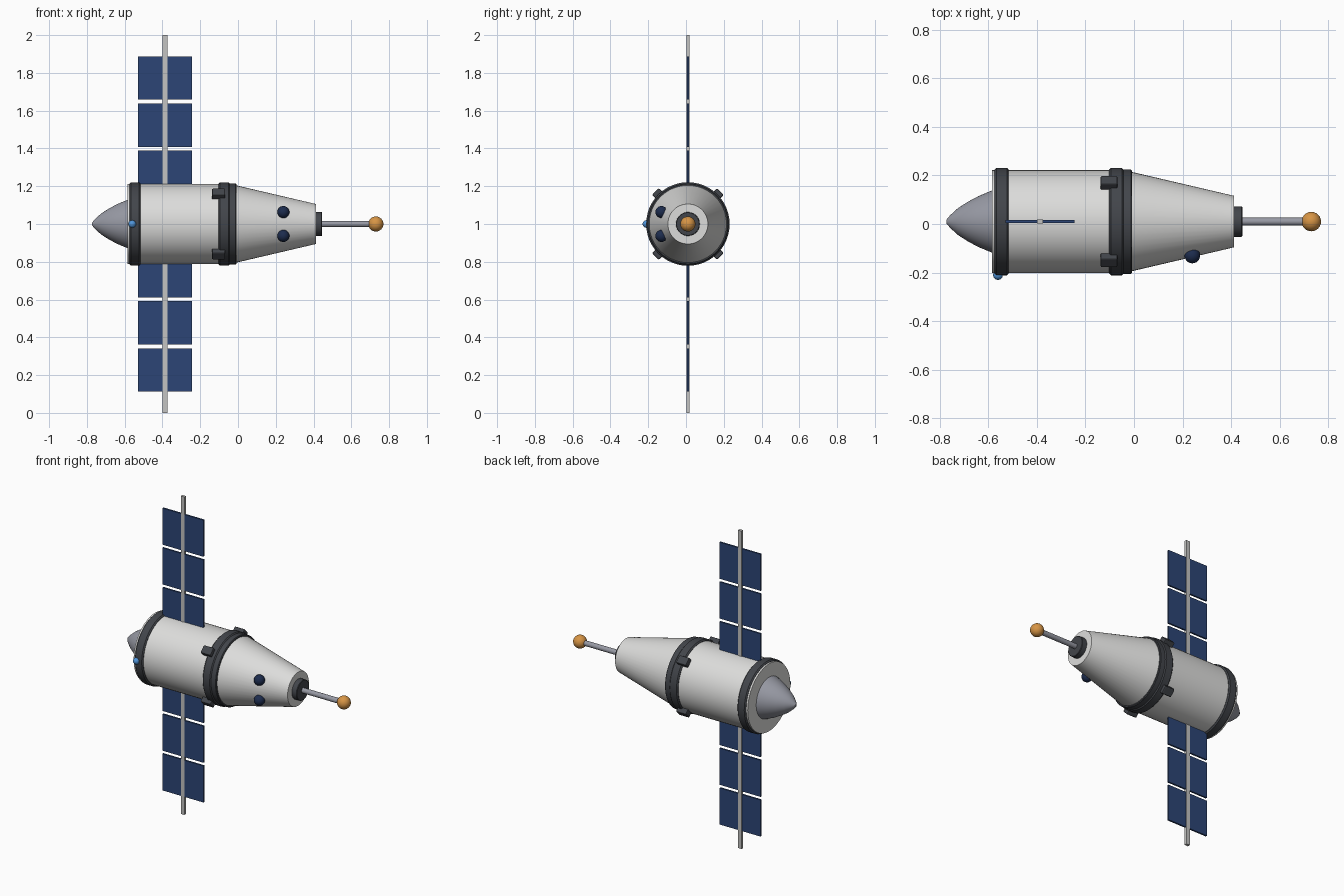
import bpy
import math
from mathutils import Matrix, Vector

if "Cube" in bpy.data.objects:
    bpy.data.objects.remove(bpy.data.objects["Cube"])

AXIS_Y, AXIS_Z = 0.01, 1.0
PANEL_X = -0.387


def material(name, rgb):
    mat = bpy.data.materials.new(name)
    mat.use_nodes = True
    color = (*rgb, 1.0)
    mat.diffuse_color = color
    mat.node_tree.nodes["Principled BSDF"].inputs["Base Color"].default_value = color
    return mat


WHITE = material("hull white", (0.72, 0.72, 0.71))
DARK = material("dark grey", (0.055, 0.06, 0.07))
METAL = material("metal grey", (0.31, 0.32, 0.37))
NAVY = material("panel blue", (0.025, 0.06, 0.18))
SPAR = material("spar grey", (0.55, 0.55, 0.54))
GOLD = material("gold", (0.68, 0.3, 0.06))
GLASS = material("window navy", (0.012, 0.025, 0.075))
LAMP = material("lamp blue", (0.08, 0.3, 0.7))


def finish(obj, name, mat, smooth=True):
    obj.name = name
    obj.data.materials.append(mat)
    if smooth:
        bpy.context.view_layer.objects.active = obj
        obj.select_set(True)
        bpy.ops.object.shade_smooth_by_angle(angle=math.radians(35))
        obj.select_set(False)
    return obj


def lathe(name, profile, mat, segments=48):
    """Turn (x, radius) points around the craft's long axis, with closed ends."""
    verts, faces = [], []
    for x, r in profile:
        for i in range(segments):
            a = math.tau * i / segments
            verts.append((x, AXIS_Y + r * math.cos(a), AXIS_Z + r * math.sin(a)))
    for k in range(len(profile) - 1):
        for i in range(segments):
            j = (i + 1) % segments
            a, b = k * segments, (k + 1) * segments
            faces.append((a + i, b + i, b + j, a + j))
    faces.append(tuple(range(segments)))
    last = (len(profile) - 1) * segments
    faces.append(tuple(reversed(range(last, last + segments))))
    mesh = bpy.data.meshes.new(name)
    mesh.from_pydata(verts, [], faces)
    mesh.flip_normals()
    obj = bpy.data.objects.new(name, mesh)
    bpy.context.collection.objects.link(obj)
    return finish(obj, name, mat)


def band(name, x0, x1, r, mat, bevel=0.007):
    return lathe(name, [(x0, r - bevel), (x0 + bevel, r), (x1 - bevel, r), (x1, r - bevel)], mat)


def ball(name, center, r, mat):
    bpy.ops.mesh.primitive_uv_sphere_add(segments=24, ring_count=16, radius=r, location=center)
    obj = bpy.context.object
    obj.select_set(False)
    return finish(obj, name, mat)


def box(name, center, size, mat, matrix=None, bevel=0.0):
    bpy.ops.mesh.primitive_cube_add(size=1)
    obj = bpy.context.object
    obj.select_set(False)
    obj.data.transform(Matrix.Diagonal((*size, 1)))
    obj.matrix_world = Matrix.Translation(center) @ (matrix or Matrix())
    if bevel:
        mod = obj.modifiers.new("edge bevel", "BEVEL")
        mod.width, mod.segments = bevel, 2
    return finish(obj, name, mat, smooth=False)


# Hull: service cylinder and tapered cabin
lathe("service_module", [(-0.585, 0.212), (-0.02, 0.212)], WHITE)
lathe("cabin", [(-0.02, 0.207), (0.412, 0.106)], WHITE)

# Dark bands around the hull
band("rear_band", -0.574, -0.516, 0.221, DARK)
band("middle_band", -0.102, -0.043, 0.221, DARK)
band("cabin_band", -0.05, -0.009, 0.215, DARK, bevel=0.004)

# Tail cone
lathe("tail_cone", [(-0.772, 0.008), (-0.757, 0.026), (-0.725, 0.055), (-0.685, 0.081),
                    (-0.64, 0.105), (-0.58, 0.13)], METAL)

# Docking probe
band("probe_collar", 0.40, 0.446, 0.063, DARK, bevel=0.003)
lathe("probe_rod", [(0.44, 0.016), (0.72, 0.016)], METAL, segments=24)
ball("probe_tip", (0.73, AXIS_Y, AXIS_Z), 0.04, GOLD)

# Cabin windows and tail lamp
for side, dz in (("upper", 0.063), ("lower", -0.063)):
    ball(side + "_window", (0.24, AXIS_Y - 0.14, AXIS_Z + dz), 0.032, GLASS)
ball("tail_lamp", (-0.56, AXIS_Y - 0.22, AXIS_Z), 0.02, LAMP)

# Thruster blocks on the diagonals
for i in range(4):
    turn = Matrix.Rotation(math.radians(45 + 90 * i), 4, "X")
    spot = Vector((-0.103, AXIS_Y, AXIS_Z)) + turn @ Vector((0, 0, 0.222))
    box(f"thruster_{i + 1}", spot, (0.07, 0.05, 0.042), DARK, turn, bevel=0.006)

# Solar wings: one spar with three panels on either end
box("wing_spar", (PANEL_X, AXIS_Y, AXIS_Z), (0.025, 0.017, 2.0), SPAR)
for side, sign in (("upper", 1), ("lower", -1)):
    for i in range(3):
        z = AXIS_Z + sign * (0.273 + 0.25 * i)
        box(f"{side}_panel_{i + 1}", (PANEL_X, AXIS_Y, z), (0.286, 0.011, 0.23), NAVY)
